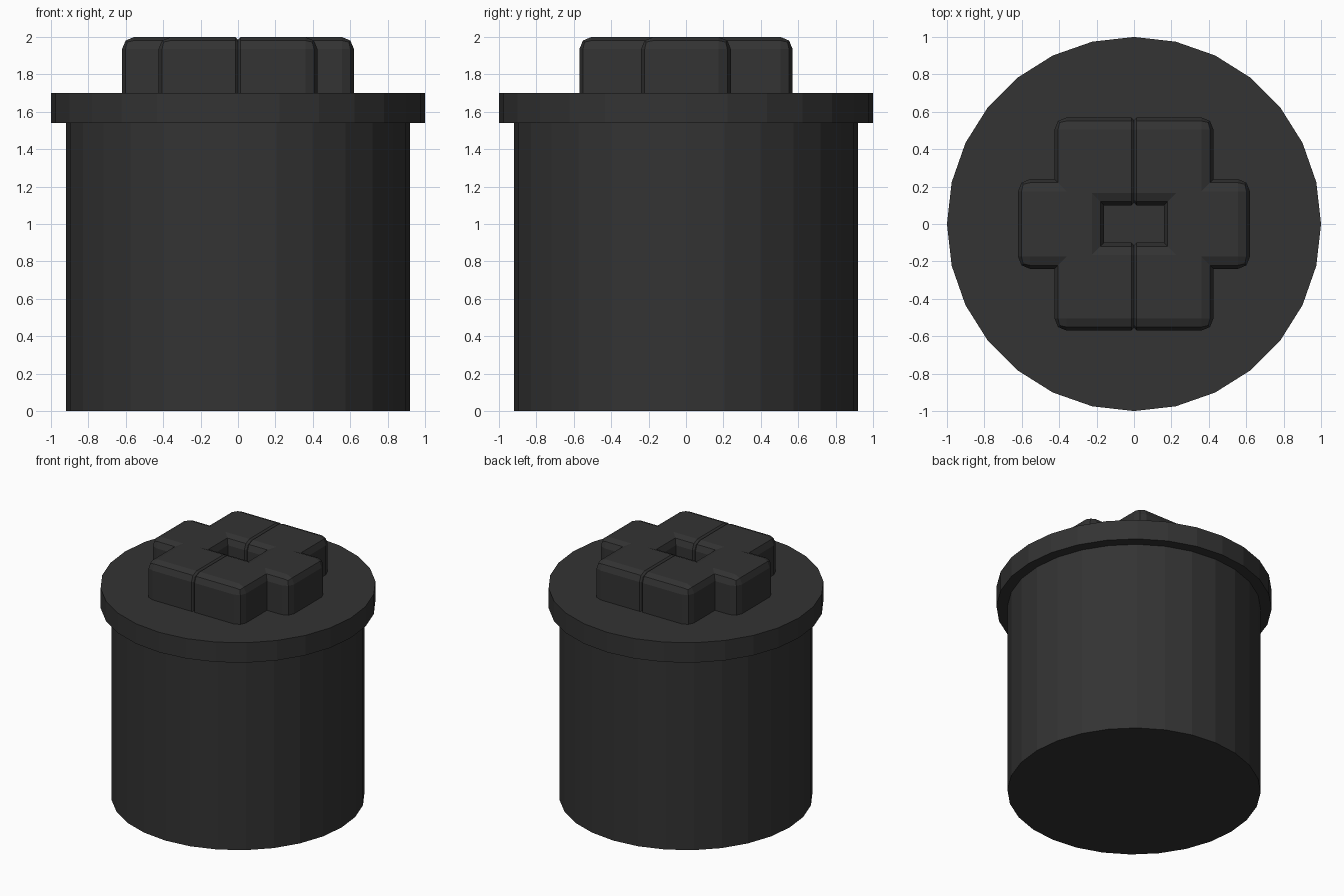
import bpy
import bmesh

cube = bpy.data.objects.get("Cube")
if cube:
    bpy.data.objects.remove(cube, do_unlink=True)

dark = bpy.data.materials.new("dark_grey")
dark.use_nodes = True
color = (0.033, 0.033, 0.033, 1)
dark.diffuse_color = color
dark.node_tree.nodes["Principled BSDF"].inputs["Base Color"].default_value = color


def cylinder(name, radius, bottom, top):
    bpy.ops.mesh.primitive_cylinder_add(
        vertices=28, radius=radius, depth=top - bottom,
        location=(0, 0, (top + bottom) / 2))
    ob = bpy.context.object
    ob.name = name
    ob.data.materials.append(dark)
    return ob


cylinder("body", 0.92, 0, 1.54)
cylinder("flange", 1.0, 1.54, 1.70)

# Half of the cross-shaped knob, wrapped round the centre socket
BOTTOM, TOP = 1.70, 2.0
outer = [(0, -.57), (.425, -.57), (.425, -.24), (.62, -.24),
         (.62, .24), (.425, .24), (.425, .57), (0, .57)]
socket = [(0, .1), (.16, .1), (.16, -.1), (0, -.1)]
bm = bmesh.new()
base = bm.faces.new([bm.verts.new((x, y, BOTTOM)) for x, y in outer + socket])
made = bmesh.ops.extrude_face_region(bm, geom=[base], use_keep_orig=True)
raised = [v for v in made["geom"] if isinstance(v, bmesh.types.BMVert)]
bmesh.ops.translate(bm, verts=raised, vec=(0, 0, TOP - BOTTOM))
bmesh.ops.recalc_face_normals(bm, faces=bm.faces)


def on_seam(edge):
    return all(abs(v.co.x) < 1e-5 for v in edge.verts)


def at_bottom(edge):
    return all(v.co.z < BOTTOM + 1e-5 for v in edge.verts)


def is_corner(edge):
    # Outer corners of the four arms
    a, b = (v.co for v in edge.verts)
    tip = abs(a.x) > .6 or abs(a.y) > .5
    return (a - b).xy.length < 1e-5 and tip


# Round the upper rim and the arm corners
rounded = [e for e in bm.edges if not on_seam(e) and not at_bottom(e)
           and (is_corner(e) or all(v.co.z > TOP - 1e-5 for v in e.verts))]
bmesh.ops.bevel(bm, geom=rounded, offset=.065, segments=2, profile=.5,
                affect='EDGES', clamp_overlap=True)

# Shallow groove where the halves meet
seam = [e for e in bm.edges if on_seam(e) and not at_bottom(e)]
bmesh.ops.bevel(bm, geom=seam, offset=.014, segments=1, profile=.5,
                affect='EDGES', clamp_overlap=True)

mesh = bpy.data.meshes.new("cross_knob")
bm.to_mesh(mesh)
bm.free()
mesh.materials.append(dark)
knob = bpy.data.objects.new("cross_knob", mesh)
bpy.context.collection.objects.link(knob)
mirror = knob.modifiers.new("mirror", 'MIRROR')
mirror.use_axis[0] = True
